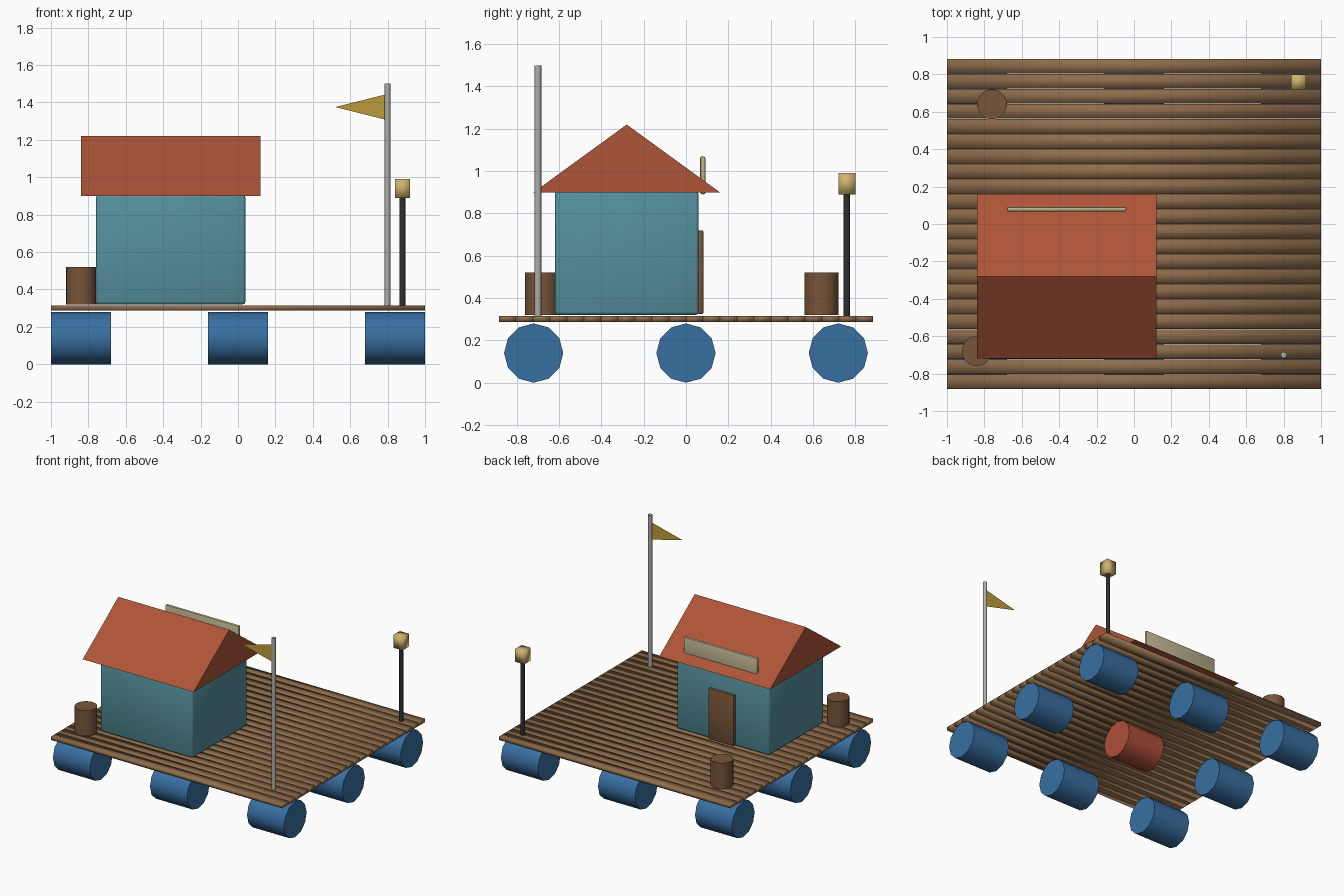
import bpy, bmesh, math
from mathutils import Matrix, Vector

if "Cube" in bpy.data.objects:
    bpy.data.objects.remove(bpy.data.objects["Cube"])

mats = {}


def finish(name, bm, color=None, smooth=None):
    """Turn a bmesh into an object; smooth is None (flat), 'all' or an angle."""
    bmesh.ops.recalc_face_normals(bm, faces=bm.faces)
    me = bpy.data.meshes.new(name)
    bm.to_mesh(me)
    bm.free()
    ob = bpy.data.objects.new(name, me)
    bpy.context.collection.objects.link(ob)
    if color:
        if color not in mats:
            mats[color] = bpy.data.materials.new("colour_%d" % len(mats))
            mats[color].diffuse_color = (*color, 1)
        me.materials.append(mats[color])
    if smooth == 'all':
        for p in me.polygons:
            p.use_smooth = True
    elif smooth:
        bpy.ops.object.select_all(action='DESELECT')
        ob.select_set(True)
        bpy.context.view_layer.objects.active = ob
        bpy.ops.object.shade_smooth_by_angle(angle=math.radians(smooth))
    return ob


def box(name, lo, hi, color, bevel=0.0, smooth=None):
    lo, hi = Vector(lo), Vector(hi)
    bm = bmesh.new()
    mat = Matrix.Translation((lo + hi) / 2) @ Matrix.Diagonal((*(hi - lo), 1))
    bmesh.ops.create_cube(bm, size=1, matrix=mat)
    if bevel:
        bmesh.ops.bevel(bm, geom=bm.edges[:], offset=bevel, segments=2,
                        profile=0.5, affect='EDGES')
    return finish(name, bm, color, smooth)


def cylinder(name, centre, radius, length, sides, color, along_x=False):
    bm = bmesh.new()
    mat = Matrix.Translation(centre)
    if along_x:
        mat = mat @ Matrix.Rotation(math.pi / 2, 4, 'Y')
    bmesh.ops.create_cone(bm, cap_ends=True, segments=sides, radius1=radius,
                          radius2=radius, depth=length, matrix=mat)
    return finish(name, bm, color, 40)


WOOD = (0.27, 0.15, 0.07)
DARK_WOOD = (0.19, 0.09, 0.04)
BLUE = (0.04, 0.16, 0.36)
RED = (0.42, 0.08, 0.04)
TEAL = (0.09, 0.28, 0.34)
ROOF = (0.42, 0.09, 0.04)
CREAM = (0.52, 0.46, 0.28)
METAL = (0.42, 0.42, 0.40)
BLACK = (0.025, 0.028, 0.03)
YELLOW = (0.50, 0.33, 0.04)
LAMP = (0.62, 0.45, 0.16)

# Floating drums, the middle one red
for i, x in enumerate((-0.84, 0, 0.84)):
    for j, y in enumerate((-0.72, 0, 0.72)):
        cylinder("float_drum_%d_%d" % (i, j), (x, y, 0.14), 0.14, 0.32, 12,
                 RED if i == j == 1 else BLUE, along_x=True)

# Deck planks
for i in range(22):
    y = (i - 10.5) * 0.0803
    box("deck_plank_%02d" % i, (-1, y - 0.0395, 0.288), (1, y + 0.0395, 0.315),
        WOOD, smooth='all')

# Cabin
box("cabin_walls", (-0.76, -0.62, 0.32), (0.04, 0.06, 0.905), TEAL, 0.015, 'all')
box("cabin_door", (-0.47, 0.055, 0.325), (-0.25, 0.082, 0.72), DARK_WOOD, 0.006, 40)
box("sign_board", (-0.68, 0.067, 0.89), (-0.04, 0.092, 1.07), CREAM, 0.01, 40)

# Gabled roof, a triangle extruded along x
bm = bmesh.new()
profile = [(-0.72, 0.90), (0.16, 0.90), (-0.28, 1.22)]
face = bm.faces.new([bm.verts.new((-0.84, y, z)) for y, z in profile])
ext = bmesh.ops.extrude_face_region(bm, geom=[face], use_keep_orig=True)
bmesh.ops.translate(bm, vec=(0.96, 0, 0),
                    verts=[v for v in ext["geom"] if isinstance(v, bmesh.types.BMVert)])
finish("roof", bm, ROOF)

# Storage barrels
cylinder("barrel_back", (-0.76, 0.64, 0.42), 0.08, 0.20, 20, DARK_WOOD)
cylinder("barrel_front", (-0.84, -0.68, 0.42), 0.08, 0.20, 20, DARK_WOOD)

# Flag pole and pennant (a single thin sheet)
cylinder("flag_pole", (0.80, -0.70, 0.905), 0.016, 1.19, 12, METAL)
bm = bmesh.new()
bm.faces.new([bm.verts.new((x, -0.70, z))
              for x, z in ((0.80, 1.305), (0.80, 1.445), (0.52, 1.375))])
finish("pennant", bm, YELLOW)

# Lamp post
cylinder("lamp_post", (0.88, 0.76, 0.605), 0.016, 0.59, 12, BLACK)
box("lamp", (0.84, 0.72, 0.89), (0.92, 0.80, 0.99), LAMP, smooth='all')

for m in bpy.data.materials:
    if m.users and not m.is_grease_pencil:
        m.use_nodes = True
        m.node_tree.nodes["Principled BSDF"].inputs["Base Color"].default_value = m.diffuse_color
